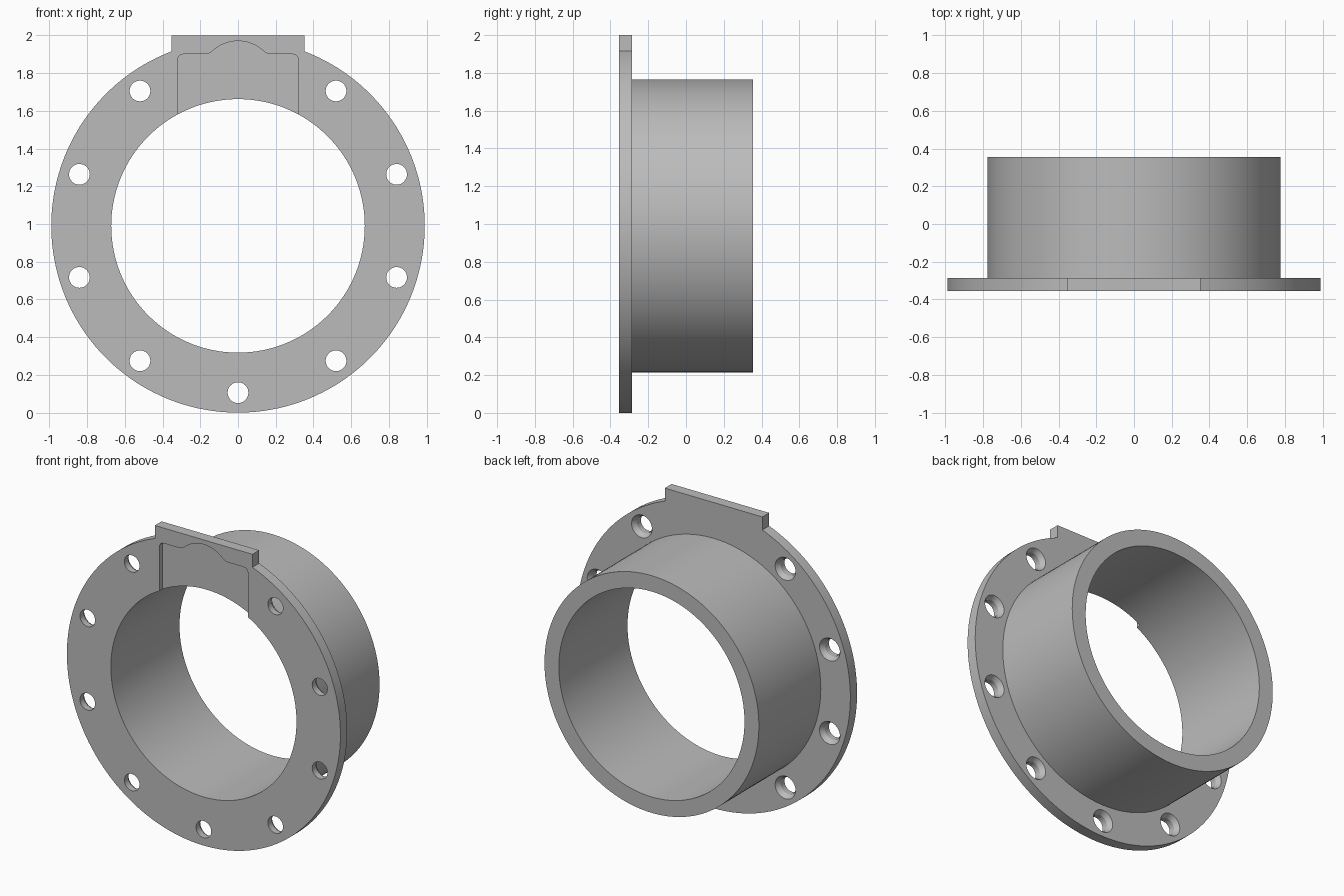
import bpy, bmesh, math
from mathutils import Matrix, Vector

if "Cube" in bpy.data.objects:
    bpy.data.objects.remove(bpy.data.objects["Cube"], do_unlink=True)

CZ = 0.99                                   # height of the ring axis
FRONT, SEAT, BACK = -0.355, -0.285, 0.355   # flange front, flange back, tube end
OUTER, TUBE, BORE, BOLT = 0.99, 0.776, 0.672, 0.884
SEGS = 128

grey = bpy.data.materials.new("plain grey")
grey.use_nodes = True
colour = (0.5, 0.5, 0.5, 1)
grey.diffuse_color = colour
grey.node_tree.nodes["Principled BSDF"].inputs["Base Color"].default_value = colour


def arc(cx, cz, r, start, end, steps):
    """Points of an arc in the xz plane, angles in degrees."""
    angles = [math.radians(start + (end - start) * i / steps) for i in range(steps + 1)]
    return [(cx + r * math.cos(a), cz + r * math.sin(a)) for a in angles]


def finish(name, bm):
    bmesh.ops.recalc_face_normals(bm, faces=bm.faces)
    mesh = bpy.data.meshes.new(name)
    bm.to_mesh(mesh)
    bm.free()
    mesh.materials.append(grey)
    obj = bpy.data.objects.new(name, mesh)
    bpy.context.collection.objects.link(obj)
    return obj


def prism(name, outline, y0, y1):
    """Extrude an xz outline from y0 to y1."""
    bm = bmesh.new()
    face = bm.faces.new([bm.verts.new((x, y0, z)) for x, z in outline])
    out = bmesh.ops.extrude_face_region(bm, geom=[face])
    moved = [v for v in out["geom"] if isinstance(v, bmesh.types.BMVert)]
    bmesh.ops.translate(bm, verts=moved, vec=(0, y1 - y0, 0))
    return finish(name, bm)


def lathe(name, profile, x, z, segs, closed):
    """Revolve (radius, y) points about a y-parallel axis through x, z."""
    bm = bmesh.new()
    rings = []
    for r, y in profile:
        rings.append([bm.verts.new((x + r * math.cos(t), y, z + r * math.sin(t)))
                      for t in (math.tau * i / segs for i in range(segs))])
    pairs = list(zip(rings, rings[1:]))
    if closed:
        pairs.append((rings[-1], rings[0]))
    else:
        bm.faces.new(rings[0])
        bm.faces.new(rings[-1])
    for a, b in pairs:
        for i in range(segs):
            j = (i + 1) % segs
            bm.faces.new((a[i], a[j], b[j], b[i]))
    return finish(name, bm)


def cut(target, cutter):
    cutter.hide_render = True
    mod = target.modifiers.new("cut", "BOOLEAN")
    mod.operation, mod.solver, mod.object = "DIFFERENCE", "EXACT", cutter
    bpy.context.view_layer.objects.active = target
    bpy.ops.object.modifier_apply(modifier=mod.name)
    bpy.data.objects.remove(cutter, do_unlink=True)


# Flange: round plate with a square tab on top
tab = 0.353
edge = math.degrees(math.acos(tab / OUTER))
outline = arc(0, CZ, OUTER, 180 - edge, 360 + edge, SEGS) + [(tab, 2.0), (-tab, 2.0)]
flange = prism("flange", outline, FRONT, SEAT)
cut(flange, lathe("bore_cutter", [(BORE, -0.5), (BORE, 0)], 0, CZ, SEGS, False))

# Shallow front pocket with rounded corners and an arched top
side, top, corner = 0.32, 1.9, 0.03
crown, blend = 0.2, 0.06
swing = math.degrees(math.acos(1 - 0.07 / (crown + blend)))
blend_x = (crown + blend) * math.sin(math.radians(swing))
half = arc(0, top + 0.07 - crown, crown, 90, 90 - swing, 12)
half += arc(blend_x, top + blend, blend, 270 - swing, 270, 6)[1:]
half += arc(side - corner, top - corner, corner, 90, 0, 6)
half.append((side, 1.45))
pocket = half + [(-x, z) for x, z in reversed(half[1:])]
cut(flange, prism("pocket_cutter", pocket, -0.45, FRONT + 0.032))

# Nine bolt holes, countersunk from behind, none under the tab
for k in range(9):
    a = math.radians(126 + 36 * k)
    shape = [(0.055, -0.45), (0.055, SEAT - 0.03), (0.074, SEAT), (0.074, -0.2)]
    cut(flange, lathe("hole_cutter", shape, BOLT * math.cos(a),
                      CZ + BOLT * math.sin(a), 32, False))

# Tube behind the flange
tube = lathe("tube", [(TUBE, SEAT), (TUBE, BACK), (BORE, BACK), (BORE, SEAT)],
             0, CZ, SEGS, True)

# Smooth round walls, crisp edges
bpy.ops.object.select_all(action="DESELECT")
for obj in (flange, tube):
    obj.select_set(True)
bpy.context.view_layer.objects.active = flange
bpy.ops.object.shade_smooth_by_angle(angle=math.radians(25))
